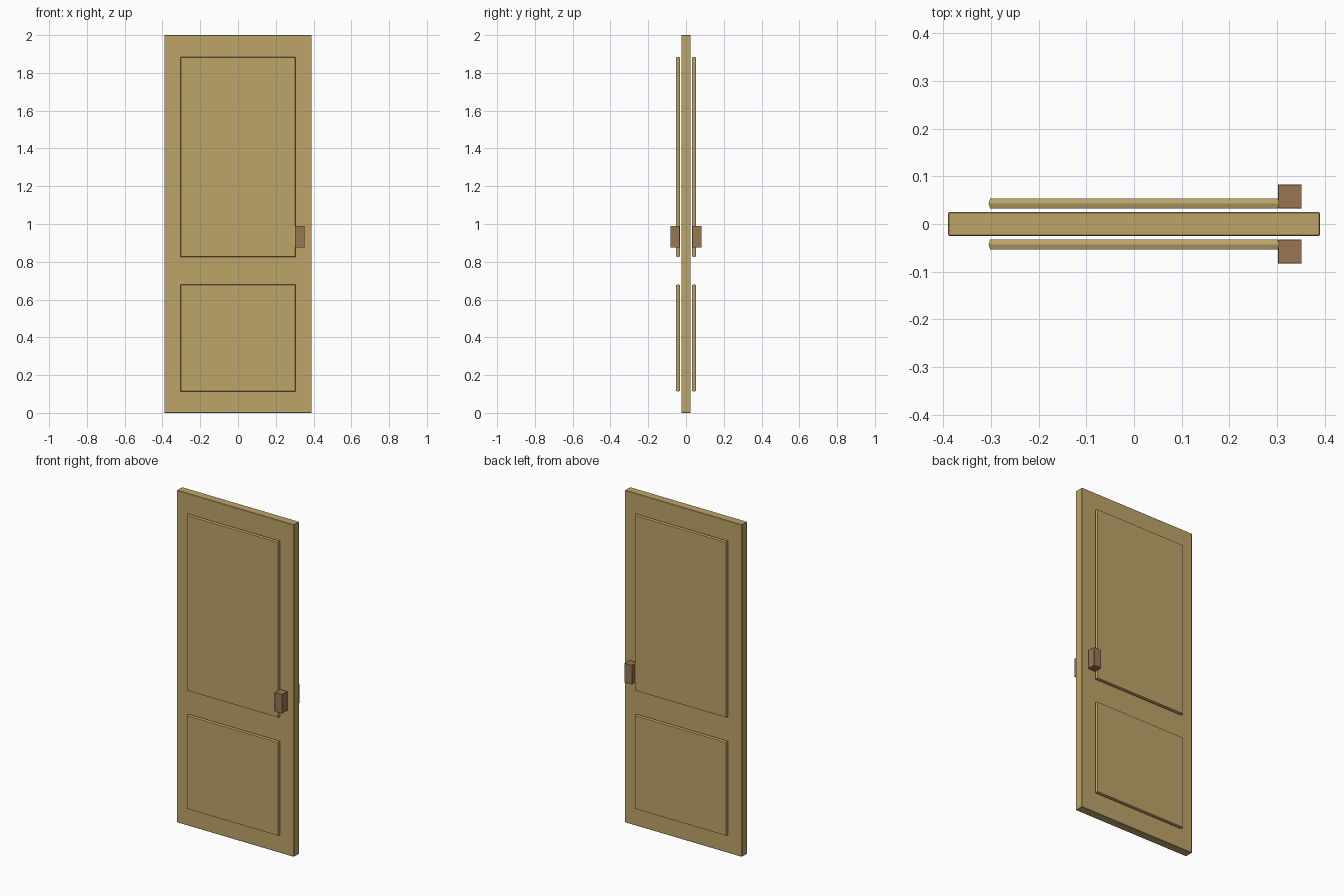
import bpy
import bmesh

cube = bpy.data.objects.get("Cube")
if cube:
    bpy.data.objects.remove(cube, do_unlink=True)


def make_material(name, color):
    mat = bpy.data.materials.new(name)
    mat.use_nodes = True
    mat.diffuse_color = color
    mat.node_tree.nodes["Principled BSDF"].inputs["Base Color"].default_value = color
    return mat


door_wood = make_material("light wood", (0.51, 0.376, 0.141, 1))
handle_wood = make_material("brown handle", (0.31, 0.185, 0.083, 1))


def slab(name, x, y, z, mat, rim=0.0, bevel=0.0):
    """Box spanning the x, y, z ranges; rim gives its edge a shallow ridge at mid depth."""
    bm = bmesh.new()
    layers = [(y[0], rim), (y[1], rim)]
    if rim:
        layers.insert(1, (sum(y) / 2, 0))
    rings = []
    for depth, inset in layers:
        x0, x1, z0, z1 = x[0] + inset, x[1] - inset, z[0] + inset, z[1] - inset
        corners = [(x0, z0), (x1, z0), (x1, z1), (x0, z1)]
        rings.append([bm.verts.new((cx, depth, cz)) for cx, cz in corners])
    bm.faces.new(rings[0])
    bm.faces.new(rings[-1])
    for a, b in zip(rings, rings[1:]):
        for i in range(4):
            j = (i + 1) % 4
            bm.faces.new((a[i], a[j], b[j], b[i]))
    bmesh.ops.recalc_face_normals(bm, faces=bm.faces)
    mesh = bpy.data.meshes.new(name)
    bm.to_mesh(mesh)
    bm.free()
    mesh.materials.append(mat)
    obj = bpy.data.objects.new(name, mesh)
    bpy.context.collection.objects.link(obj)
    if bevel:
        mod = obj.modifiers.new("soft edges", "BEVEL")
        mod.width = bevel
        mod.segments = 1
    return obj


# Door leaf
slab("door_leaf", (-0.39, 0.39), (-0.025, 0.025), (0, 2), door_wood, bevel=0.002)

# Raised panels and handles on both faces
for side, sign in (("front", -1), ("back", 1)):
    panel_y = sorted((sign * 0.033, sign * 0.053))
    handle_y = sorted((sign * 0.033, sign * 0.083))
    for part, z in (("upper", (0.825, 1.885)), ("lower", (0.113, 0.68))):
        slab(f"{side}_{part}_panel", (-0.305, 0.305), panel_y, z, door_wood, rim=0.003)
    slab(f"{side}_handle", (0.302, 0.352), handle_y, (0.875, 0.99), handle_wood, bevel=0.001)
